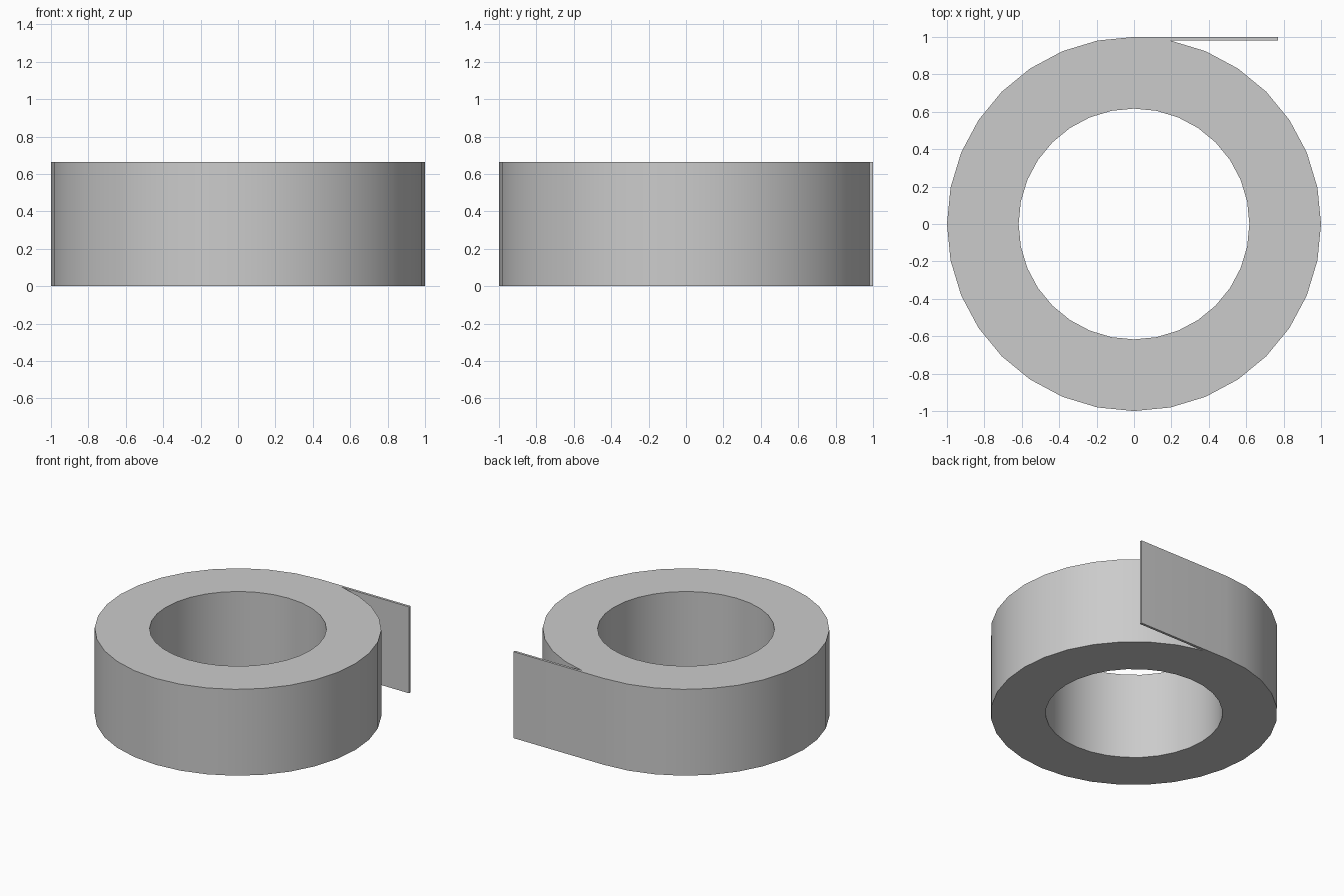
import bpy, bmesh
from math import cos, sin, tau, radians

if "Cube" in bpy.data.objects:
    bpy.data.objects.remove(bpy.data.objects["Cube"])

SIDES, R_OUT, R_IN, HEIGHT = 32, 1.0, 0.617, 0.665
TAIL_X = 0.77

bm = bmesh.new()


def ring(radius):
    return [bm.verts.new((radius * cos(tau * i / SIDES), radius * sin(tau * i / SIDES), 0))
            for i in range(SIDES)]


# Flat annulus profile of the wound tape
outer, inner = ring(R_OUT), ring(R_IN)
for i in range(SIDES):
    j = (i + 1) % SIDES
    bm.faces.new((inner[i], outer[i], outer[j], inner[j]))

# Loose end: leaves the roll tangentially at the back, one facet thick
top = outer[SIDES // 4]
under = outer[SIDES // 4 - 1]
tip_in = bm.verts.new((TAIL_X, under.co.y, 0))
tip_out = bm.verts.new((TAIL_X, top.co.y, 0))
bm.faces.new((under, tip_in, tip_out, top))

# Raise the whole profile to the tape width
result = bmesh.ops.extrude_face_region(bm, geom=bm.faces[:], use_keep_orig=True)
raised = [g for g in result["geom"] if isinstance(g, bmesh.types.BMVert)]
bmesh.ops.translate(bm, verts=raised, vec=(0, 0, HEIGHT))
bmesh.ops.recalc_face_normals(bm, faces=bm.faces[:])

mesh = bpy.data.meshes.new("tape_roll")
bm.to_mesh(mesh)
bm.free()
roll = bpy.data.objects.new("tape_roll", mesh)
bpy.context.collection.objects.link(roll)

# Smooth round walls with crisp rims
bpy.context.view_layer.objects.active = roll
roll.select_set(True)
bpy.ops.object.shade_smooth_by_angle(angle=radians(30))
